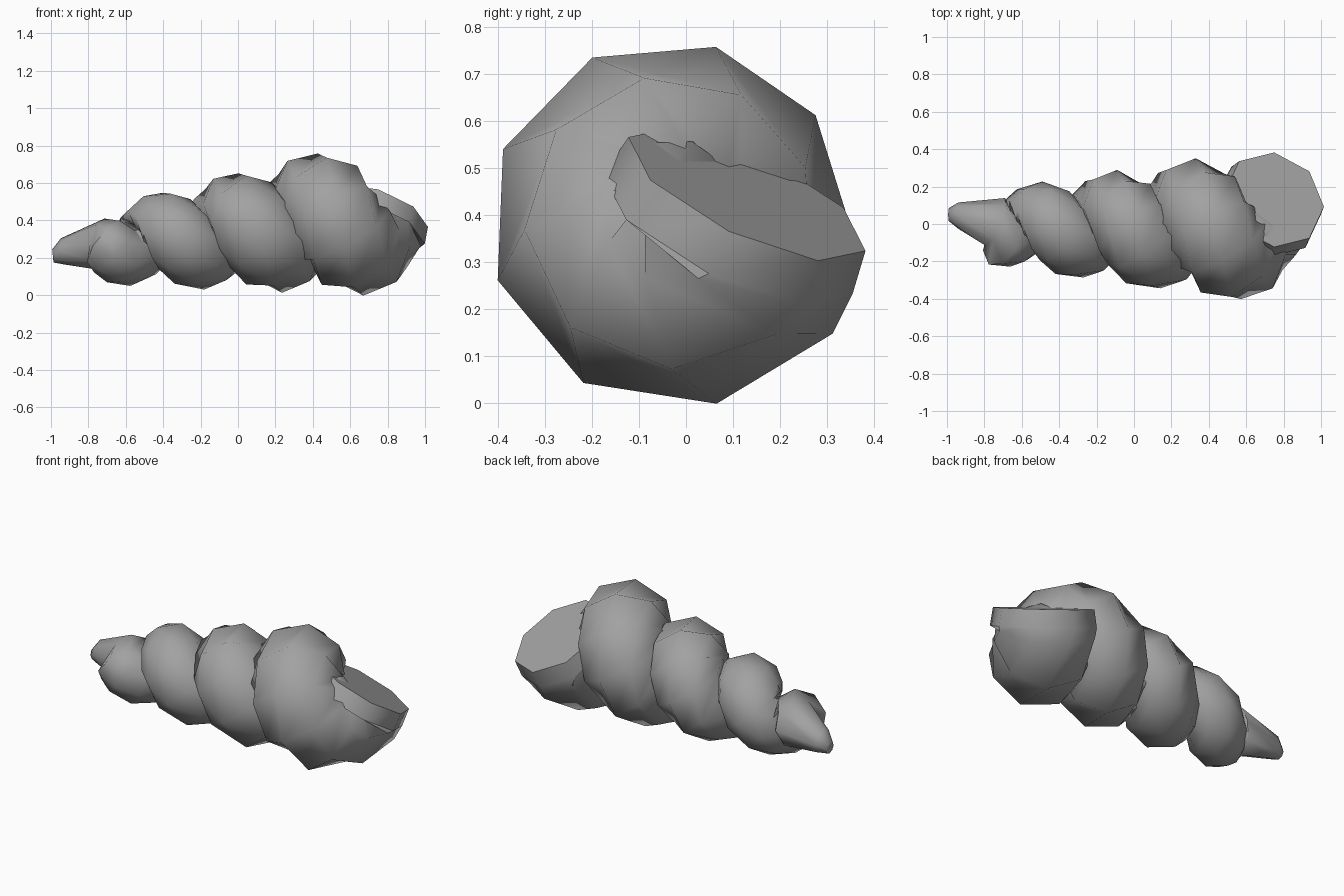
import bpy
import bmesh
from math import pi, sin, cos, radians
from mathutils import Vector

cube = bpy.data.objects.get("Cube")
if cube:
    bpy.data.objects.remove(cube)

STEPS, SIDES = 9, 8

shell_grey = bpy.data.materials.new("shell_grey")
shell_grey.use_nodes = True
grey = (0.36, 0.36, 0.36, 1)
shell_grey.diffuse_color = grey
shell_grey.node_tree.nodes["Principled BSDF"].inputs["Base Color"].default_value = grey


def tube(s):
    """Centre and radius of the coiled tube, s turns before its mouth."""
    x = 0.77 - 0.45 * s + 0.01 * s * s
    reach = 0.44 - 0.063 * s
    a = radians(14) - s * 2 * pi
    fatness = 0.655 + 0.015 * s
    coil = (1 - fatness) * reach
    centre = Vector((x, coil * cos(a) - 0.02, 0.34 + 0.105 * x + coil * sin(a)))
    return centre, fatness * reach


# Narrow, nearly straight tip
rings = [(Vector((-0.99, 0.05, 0.21)), 0.035, Vector((1, 0, 0.1))),
         (Vector((-0.94, 0.045, 0.235)), 0.07, Vector((1, 0, 0.1))),
         (Vector((-0.74, 0.01, 0.275)), 0.138, Vector((1, -0.4, -0.2)))]

# Growing whorls
for i in range(32, 0, -1):
    s = i / STEPS
    centre, radius = tube(s)
    rings.append((centre, radius, centre - tube(s + 1 / STEPS)[0]))

# Mouth: a short straight collar with a slanted end
mouth_normal = Vector((0.37, 0.48, 1)).normalized()
mouth_centre = Vector((0.75, 0.13, 0.445))
rings.append((mouth_centre - mouth_normal * 0.1, 0.295, mouth_normal))
rings.append((mouth_centre, 0.28, mouth_normal))

# Skin the rings and close both ends
bm = bmesh.new()
previous = None
for centre, radius, heading in rings:
    n = heading.normalized()
    side = Vector((0, 1, 0)) if n.x > 0.8 else Vector((1, 0, 0))
    u = (side - n * n.dot(side)).normalized()
    v = n.cross(u)
    ring = [bm.verts.new(centre + radius * (u * cos(k * 2 * pi / SIDES) + v * sin(k * 2 * pi / SIDES)))
            for k in range(SIDES)]
    if previous:
        # Match the nearest corners so the skin does not twist
        shift = min(range(SIDES), key=lambda d: sum(
            (ring[(k + d) % SIDES].co - previous[k].co).length for k in range(SIDES)))
        ring = ring[shift:] + ring[:shift]
        for k in range(SIDES):
            j = (k + 1) % SIDES
            bm.faces.new((previous[k], previous[j], ring[j], ring[k]))
    else:
        bm.faces.new(ring[::-1])
    previous = ring
bm.faces.new(previous)
bmesh.ops.recalc_face_normals(bm, faces=bm.faces)

mesh = bpy.data.meshes.new("spiral_shell")
bm.to_mesh(mesh)
bm.free()
mesh.materials.append(shell_grey)
shell = bpy.data.objects.new("spiral_shell", mesh)
bpy.context.collection.objects.link(shell)

bpy.ops.object.select_all(action='DESELECT')
shell.select_set(True)
bpy.context.view_layer.objects.active = shell
bpy.ops.object.shade_smooth_by_angle(angle=radians(60))
